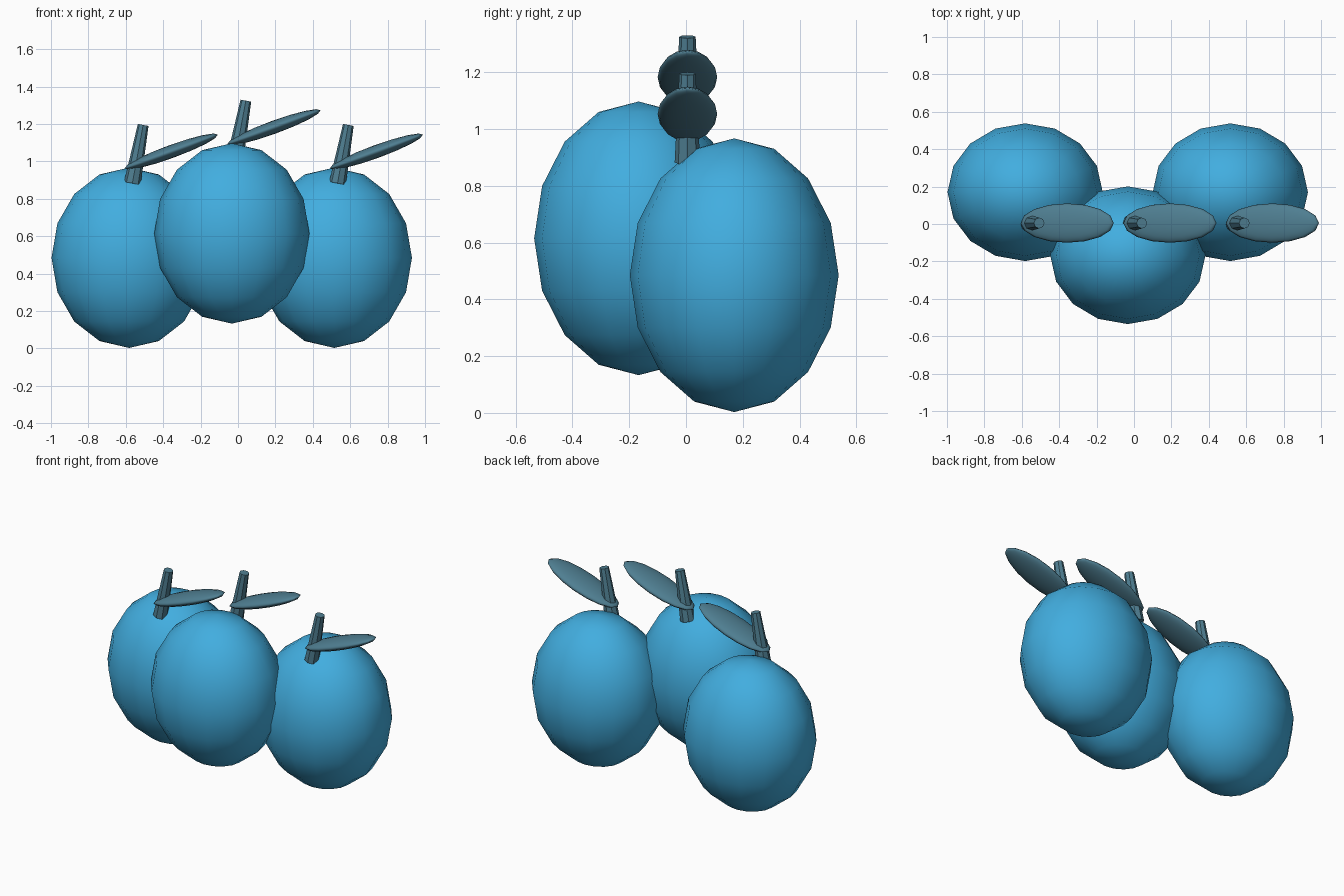
import bpy
import math
from mathutils import Vector

cube = bpy.data.objects.get("Cube")
if cube:
    bpy.data.objects.remove(cube, do_unlink=True)


def make_material(name, color):
    mat = bpy.data.materials.new(name)
    mat.use_nodes = True
    mat.diffuse_color = color
    mat.node_tree.nodes["Principled BSDF"].inputs["Base Color"].default_value = color
    return mat


fruit_blue = make_material("fruit blue", (0.054, 0.42, 0.74, 1))
slate_blue = make_material("slate blue", (0.078, 0.21, 0.285, 1))


def finish(name, mat, angle):
    obj = bpy.context.object
    obj.name = name
    obj.data.materials.append(mat)
    bpy.ops.object.shade_smooth_by_angle(angle=math.radians(angle))
    return obj


def ellipsoid(name, center, radii, mat, tilt=0):
    bpy.ops.mesh.primitive_uv_sphere_add(
        segments=16, ring_count=8, radius=1, location=center, rotation=(0, tilt, 0))
    bpy.context.object.scale = radii
    return finish(name, mat, 80)


def stem(name, bottom, top):
    axis = top - bottom
    bpy.ops.mesh.primitive_cone_add(
        vertices=8, radius1=0.045, radius2=0.029, depth=axis.length,
        location=(bottom + top) / 2,
        rotation=(0, math.atan2(axis.x, axis.z), 0))
    return finish(name, slate_blue, 30)


# Three fruits, each with its own stem and leaf
fruits = [
    ("right", -0.582, 0.17, 0.0),
    ("middle", -0.033, -0.167, 0.13),
    ("left", 0.515, 0.17, 0.0),
]
for side, x, y, lift in fruits:
    ellipsoid(side + "_fruit", (x, y, 0.485 + lift), (0.415, 0.368, 0.482), fruit_blue)
    # Stems and leaves share the centre plane
    base = Vector((x, 0.005, lift))
    stem(side + "_stem", base + Vector((0.017, 0, 0.883)), base + Vector((0.075, 0, 1.195)))
    ellipsoid(side + "_leaf", base + Vector((0.225, 0, 1.053)),
              (0.265, 0.105, 0.035), slate_blue, math.radians(-20))
